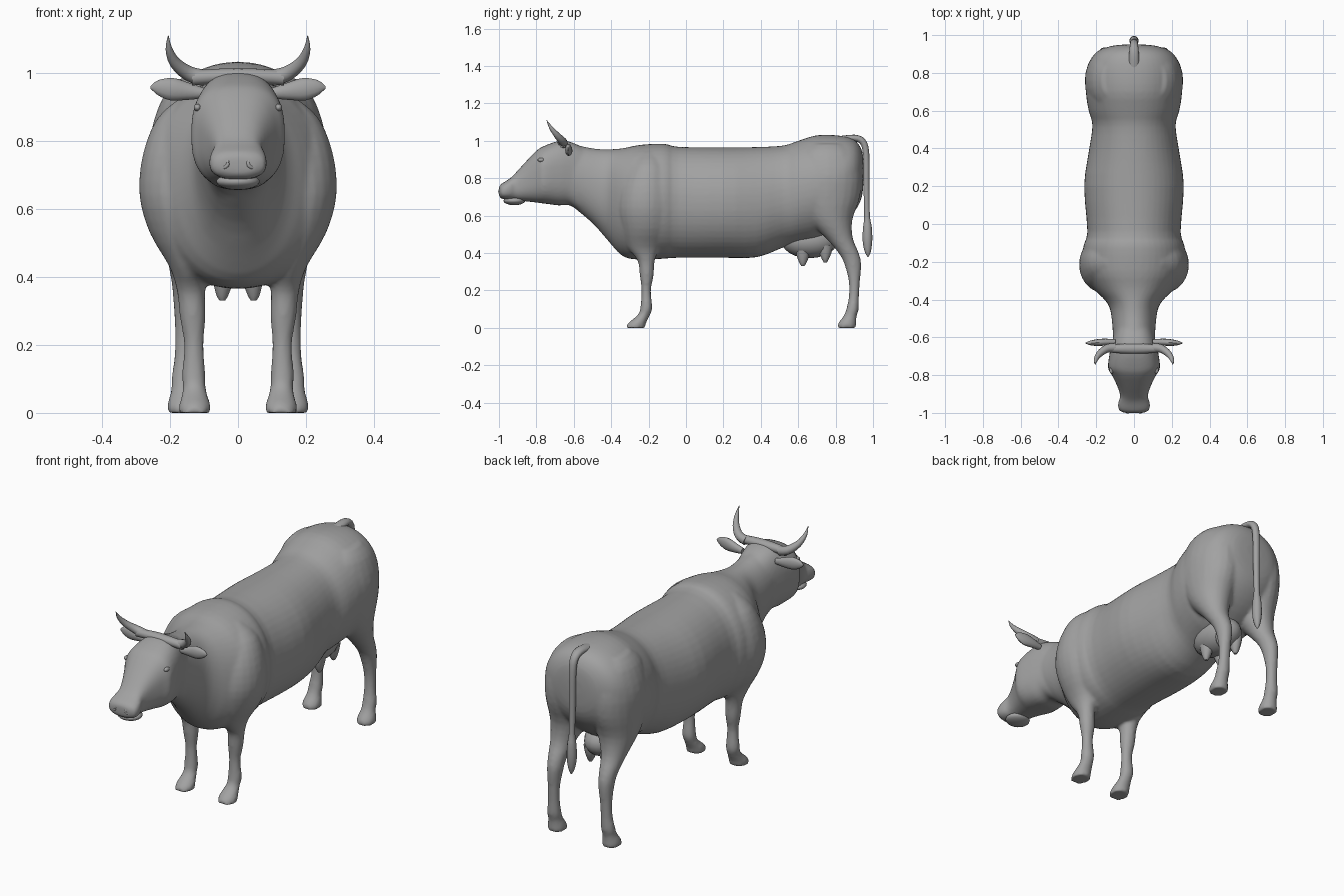
import bpy, bmesh, math
from mathutils import Vector

X, Y, Z = Vector((1, 0, 0)), Vector((0, 1, 0)), Vector((0, 0, 1))
hide = bpy.data.materials.new("hide")
hide.diffuse_color = (.36, .36, .36, 1)


def spline(pts, steps):
    """Catmull-Rom resampling of section tuples."""
    pts = [Vector(p) for p in pts]
    out = []
    for i in range(len(pts) - 1):
        p0, p1 = pts[max(i - 1, 0)], pts[i]
        p2, p3 = pts[i + 1], pts[min(i + 2, len(pts) - 1)]
        for k in range(steps):
            t = k / steps
            out.append(0.5 * (2 * p1 + (p2 - p0) * t + (2 * p0 - 5 * p1 + 4 * p2 - p3) * t * t
                              + (3 * p1 - p0 - 3 * p2 + p3) * t ** 3))
    return out + [pts[-1]]


def loft(bm, sections, u, v=None, n=24, power=2.0, steps=3, side=1):
    """Skin superellipse rings (x, y, z, half_u, half_v); side=-1 mirrors in x."""
    secs = spline(sections, steps)
    cs = [Vector(s[:3]) for s in secs]
    rings = []
    for i, s in enumerate(secs):
        if v:
            uu, vv = u, v
        else:
            t = (cs[min(i + 1, len(cs) - 1)] - cs[max(i - 1, 0)]).normalized()
            uu = (u - t * t.dot(u)).normalized()
            vv = t.cross(uu)
        ring = []
        for k in range(n):
            c, d = math.cos(math.tau * k / n), math.sin(math.tau * k / n)
            c = math.copysign(abs(c) ** (2 / power), c)
            d = math.copysign(abs(d) ** (2 / power), d)
            p = cs[i] + uu * c * max(s[3], .001) + vv * d * max(s[4], .001)
            ring.append(bm.verts.new((p.x * side, p.y, p.z)))
        rings.append(ring)
    faces = [bm.faces.new(rings[0]), bm.faces.new(rings[-1])]
    for a, b in zip(rings, rings[1:]):
        for k in range(n):
            faces.append(bm.faces.new((a[k], a[(k + 1) % n], b[(k + 1) % n], b[k])))
    bmesh.ops.recalc_face_normals(bm, faces=faces)


def ball(bm, c, r):
    """Ellipsoid at c with half sizes r."""
    vs = bmesh.ops.create_uvsphere(bm, u_segments=20, v_segments=12, radius=1)["verts"]
    for w in vs:
        w.co = Vector(w.co[i] * r[i] + c[i] for i in range(3))


def finish(name, bm):
    me = bpy.data.meshes.new(name)
    bm.to_mesh(me)
    bm.free()
    me.materials.append(hide)
    ob = bpy.data.objects.new(name, me)
    bpy.context.collection.objects.link(ob)
    bpy.ops.object.select_all(action='DESELECT')
    ob.select_set(True)
    bpy.context.view_layer.objects.active = ob
    bpy.ops.object.shade_smooth_by_angle(angle=math.radians(50))
    return ob


def profile(rows):
    """(y, top, bottom, half width) -> sections"""
    return [(0, y, (t + b) / 2, w, (t - b) / 2) for y, t, b, w in rows]


# Body: trunk, head and four legs fused into one skin
body = bmesh.new()
loft(body, profile([
    (-.62, .985, .66, .11), (-.5, .96, .56, .118), (-.42, .955, .47, .14), (-.34, .96, .385, .215),
    (-.25, .978, .365, .268), (-.12, .985, .37, .268), (-.04, .968, .375, .247), (.2, .965, .375, .264),
    (.38, .967, .378, .24), (.52, .975, .43, .22), (.60, 1.0, .45, .24), (.70, 1.03, .47, .255),
    (.82, 1.028, .54, .25), (.9, 1.005, .62, .205), (.94, .95, .70, .13), (.95, .88, .8, .05)]),
    X, Z, n=48, power=2.1)
loft(body, profile([
    (-.55, .965, .61, .10), (-.62, .995, .655, .115), (-.68, 1.0, .655, .128), (-.76, .972, .665, .138),
    (-.80, .947, .67, .117), (-.86, .885, .677, .088), (-.91, .83, .68, .073), (-.94, .80, .685, .082),
    (-.975, .778, .688, .085), (-.993, .765, .695, .07), (-1.0, .75, .71, .045)]),
    X, Z, n=36, power=2.6)
shoulder = [
    (.10, -.2, .94, .05, .05), (.13, -.2, .87, .105, .10), (.15, -.21, .76, .13, .14),
    (.16, -.215, .64, .13, .15), (.155, -.215, .53, .105, .13), (.142, -.225, .43, .06, .085),
    (.138, -.213, .36, .042, .046), (.133, -.21, .28, .038, .037), (.13, -.213, .2, .029, .025),
    (.13, -.212, .11, .035, .032), (.128, -.225, .07, .034, .033), (.127, -.262, .025, .046, .048),
    (.127, -.27, 0, .047, .052)]
thigh = [
    (.11, .76, .985, .06, .09), (.12, .76, .93, .10, .15), (.125, .76, .82, .132, .178),
    (.13, .755, .7, .127, .175), (.14, .77, .58, .10, .12), (.15, .82, .48, .065, .072),
    (.152, .87, .4, .046, .054), (.152, .892, .34, .039, .045), (.155, .9, .25, .031, .03),
    (.157, .898, .17, .03, .027), (.16, .89, .1, .036, .033), (.161, .878, .065, .036, .035),
    (.162, .862, .025, .046, .048), (.162, .86, 0, .047, .052)]
for s in (1, -1):
    loft(body, shoulder, X, Y, side=s)
    loft(body, thigh, X, Y, side=s)
ob = finish("body", body)
rm = ob.modifiers.new("fuse", 'REMESH')
rm.mode = 'VOXEL'
rm.voxel_size = .0095
rm.use_smooth_shade = True
sm = ob.modifiers.new("soften", 'SMOOTH')
sm.factor, sm.iterations = .5, 5

# Lower lip
bm = bmesh.new()
ball(bm, (0, -.918, .68), (.064, .058, .024))
finish("lower_lip", bm)

# Poll ridge between the horns
bm = bmesh.new()
loft(bm, [(-.135, -.66, .985, .02, .022), (0, -.66, .992, .028, .022), (.135, -.66, .985, .02, .022)],
     Y, Z, n=12)
finish("poll_ridge", bm)

# Paired head details
pairs = {
    "horns": [(.10, -.655, .985, .024, .024), (.145, -.66, .998, .022, .022),
              (.185, -.69, 1.03, .017, .017), (.203, -.722, 1.07, .01, .01), (.205, -.745, 1.11, .001, .001)],
    "ears": [(.10, -.625, .94, .014, .015), (.15, -.625, .946, .018, .026), (.195, -.628, .952, .018, .033),
             (.235, -.63, .957, .011, .022), (.257, -.63, .957, .002, .004)],
}
for name, secs in pairs.items():
    bm = bmesh.new()
    for s in (1, -1):
        loft(bm, secs, Y, n=12, side=s)
    finish(name, bm)
bm = bmesh.new()
for s in (1, -1):
    ball(bm, (s * .119, -.775, .898), (.011, .018, .011))
finish("eyes", bm)

# Nostril rims
bm = bmesh.new()
for s in (1, -1):
    pts = []
    for k in range(13):
        a = math.tau * k / 12
        pts.append((s * .045 + .016 * math.cos(a), -.989 + .008 * s * math.cos(a) + .004 * math.sin(a),
                    .735 + .014 * math.sin(a), .006, .006))
    loft(bm, pts, Y, n=8, steps=1)
finish("nostrils", bm)

# Tail with tuft
bm = bmesh.new()
loft(bm, [(0, .82, 1.005, .03, .02), (0, .9, 1.015, .026, .018), (0, .945, .995, .022, .018),
          (0, .963, .93, .019, .017), (0, .965, .75, .017, .016), (0, .968, .6, .015, .015),
          (0, .97, .54, .022, .023), (0, .97, .47, .025, .026), (0, .972, .41, .016, .017),
          (0, .974, .38, .003, .003)], X, n=12)
finish("tail", bm)

# Udder and teats
bm = bmesh.new()
ball(bm, (0, .66, .465), (.10, .15, .092))
for s in (1, -1):
    for y, z in ((.625, .33), (.745, .35)):
        loft(bm, [(s * .043, y, z + .09, .036, .04), (s * .044, y, z + .05, .028, .032),
                  (s * .046, y, z + .015, .017, .017), (s * .046, y, z, .008, .008)], X, Y, n=12)
finish("udder", bm)
